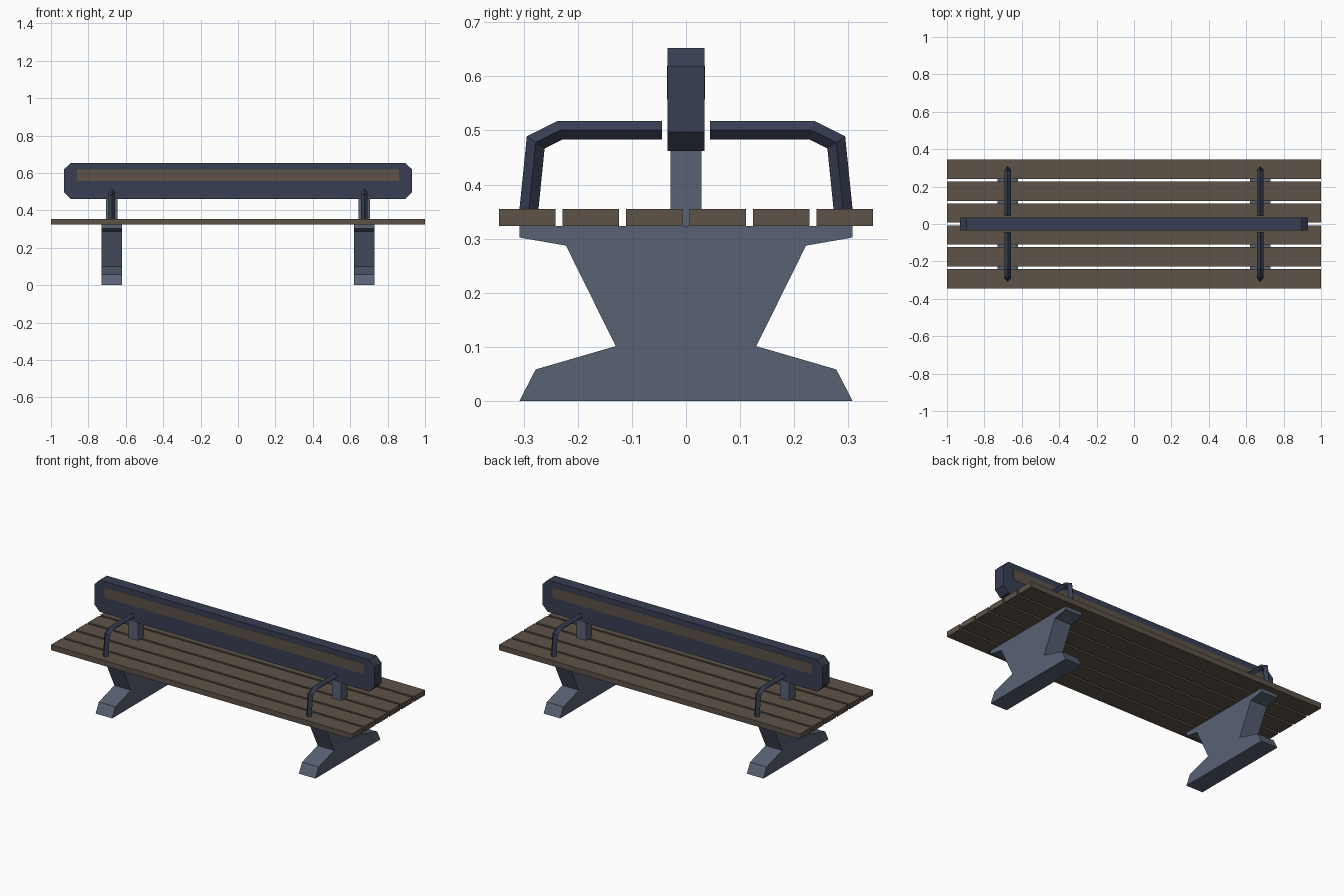
import bpy, bmesh
from mathutils import Vector

cube = bpy.data.objects.get("Cube")
if cube:
    bpy.data.objects.remove(cube, do_unlink=True)


def material(name, rgb):
    m = bpy.data.materials.new(name)
    m.use_nodes = True
    m.diffuse_color = (*rgb, 1)
    m.node_tree.nodes["Principled BSDF"].inputs["Base Color"].default_value = (*rgb, 1)
    return m


SLATE = material("slate concrete", (0.098, 0.122, 0.175))
WOOD = material("brown wood", (0.110, 0.084, 0.064))
NAVY = material("navy metal", (0.040, 0.049, 0.087))


def finish(name, bm, mat):
    bmesh.ops.recalc_face_normals(bm, faces=bm.faces)
    mesh = bpy.data.meshes.new(name)
    bm.to_mesh(mesh)
    bm.free()
    mesh.materials.append(mat)
    obj = bpy.data.objects.new(name, mesh)
    bpy.context.collection.objects.link(obj)
    return obj


def prism(name, points, offset, mat):
    """Extrude a closed outline along an offset vector."""
    bm = bmesh.new()
    face = bm.faces.new([bm.verts.new(p) for p in points])
    new = bmesh.ops.extrude_face_region(bm, geom=[face])["geom"]
    bmesh.ops.translate(bm, vec=offset,
                        verts=[v for v in new if isinstance(v, bmesh.types.BMVert)])
    return finish(name, bm, mat)


def box(name, low, high, mat):
    (x0, y0, z0), (x1, y1, z1) = low, high
    outline = [(x0, y0, z0), (x1, y0, z0), (x1, y1, z0), (x0, y1, z0)]
    return prism(name, outline, (0, 0, z1 - z0), mat)


def diamond_tube(name, x, path, r, mat):
    """Sweep a diamond section along a (y, z) path with mitred corners."""
    pts = [Vector(p) for p in path]
    dirs = [(b - a).normalized() for a, b in zip(pts, pts[1:])]
    bm = bmesh.new()
    rings = []
    for i, p in enumerate(pts):
        d0, d1 = dirs[max(i - 1, 0)], dirs[min(i, len(dirs) - 1)]
        n0, n1 = Vector((-d0.y, d0.x)), Vector((-d1.y, d1.x))
        m = (n0 + n1).normalized()
        m *= r / m.dot(n0)
        section = [(x - r, *p), (x, *(p + m)), (x + r, *p), (x, *(p - m))]
        rings.append([bm.verts.new(c) for c in section])
    for a, b in zip(rings, rings[1:]):
        for k in range(4):
            j = (k + 1) % 4
            bm.faces.new((a[k], a[j], b[j], b[k]))
    bm.faces.new(rings[0])
    bm.faces.new(rings[-1])
    return finish(name, bm, mat)


# Seat slats
for i in range(6):
    y = (i - 2.5) * 0.1175
    box(f"seat_slat_{i + 1}", (-1, y - 0.052, 0.323), (1, y + 0.052, 0.355), WOOD)

# Legs, back posts and armrests on each side
leg_half = [(0.308, 0), (0.278, 0.058), (0.13, 0.101),
            (0.222, 0.287), (0.308, 0.302), (0.308, 0.323)]
leg_outline = leg_half + [(-y, z) for y, z in reversed(leg_half)]
arm_path = [(0.293, 0.33), (0.278, 0.478), (0.233, 0.5005), (0.044, 0.5005)]
for side, s in (("left", 1), ("right", -1)):
    x = s * 0.675
    prism(f"{side}_leg", [(x - 0.055, y, z) for y, z in leg_outline], (0.11, 0, 0), SLATE)
    box(f"{side}_back_post", (x - 0.031, -0.029, 0.32), (x + 0.031, 0.029, 0.48), SLATE)
    for end, t in (("front", -1), ("back", 1)):
        diamond_tube(f"{side}_{end}_armrest", x, [(t * y, z) for y, z in arm_path],
                     0.0175, NAVY)

# Backrest board with clipped corners
half = [(0.895, 0.462), (0.93, 0.497), (0.93, 0.619), (0.895, 0.653)]
outline = half + [(-x, z) for x, z in reversed(half)]
prism("backrest", [(x, -0.034, z) for x, z in outline], (0, 0.068, 0), NAVY)

# Thin wooden strip on both faces of the backrest
for end, t in (("front", -1), ("back", 1)):
    ys = sorted((t * 0.033, t * 0.035))
    box(f"{end}_backrest_strip", (-0.862, ys[0], 0.557), (0.862, ys[1], 0.619), WOOD)
